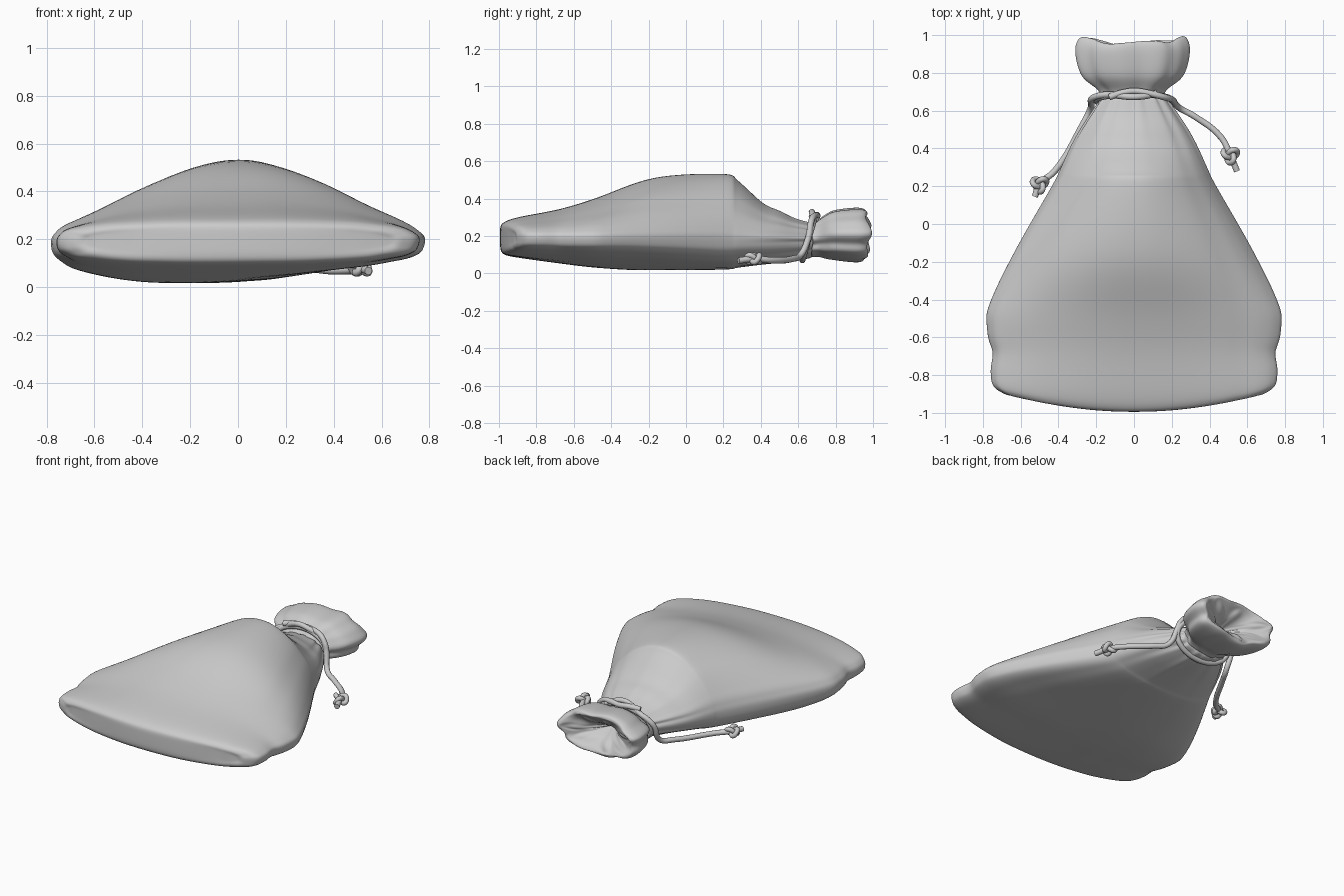
import bpy, bmesh, math
from math import sin, cos, pi, radians

if "Cube" in bpy.data.objects:
    bpy.data.objects.remove(bpy.data.objects["Cube"])

cloth = bpy.data.materials.new("plain_grey")
cloth.diffuse_color = (0.6, 0.6, 0.6, 1)
cloth.use_nodes = True
cloth.node_tree.nodes["Principled BSDF"].inputs["Base Color"].default_value = cloth.diffuse_color


def spow(v, p):
    return math.copysign(abs(v) ** p, v)


def refine(rows, steps):
    """Catmull-Rom interpolation between the profile rows."""
    out = []
    for i in range(len(rows) - 1):
        q = [rows[max(0, min(len(rows) - 1, i + k))] for k in (-1, 0, 1, 2)]
        for s in range(steps):
            t = s / steps
            out.append([b + 0.5 * t * (c - a + t * (2 * a - 5 * b + 4 * c - d
                        + t * (3 * (b - c) + d - a))) for a, b, c, d in zip(*q)])
    return out + [list(rows[-1])]


def loft(name, rows, seg, place):
    """Skin closed rings; place(row, angle) gives each point."""
    bm = bmesh.new()
    rings = [[bm.verts.new(place(row, 2 * pi * i / seg)) for i in range(seg)]
             for row in rows]
    for a, b in zip(rings, rings[1:]):
        for i in range(seg):
            j = (i + 1) % seg
            bm.faces.new((a[i], a[j], b[j], b[i]))
    # close both ends with strips from upper to lower half
    for r in (rings[0], rings[-1]):
        for i in range(seg // 2):
            quad = [r[i], r[i + 1], r[seg - i - 1], r[-i]]
            bm.faces.new(list(dict.fromkeys(quad)))
    bmesh.ops.recalc_face_normals(bm, faces=bm.faces)
    for f in bm.faces:
        f.smooth = True
    me = bpy.data.meshes.new(name)
    bm.to_mesh(me)
    bm.free()
    ob = bpy.data.objects.new(name, me)
    bpy.context.collection.objects.link(ob)
    me.materials.append(cloth)
    sub = ob.modifiers.new("smooth", 'SUBSURF')
    sub.levels = sub.render_levels = 1


def rope(name, pts, radius=0.017, closed=False):
    cu = bpy.data.curves.new(name, 'CURVE')
    cu.dimensions = '3D'
    cu.bevel_depth, cu.bevel_resolution, cu.use_fill_caps = radius, 3, True
    cu.resolution_u = 6
    sp = cu.splines.new('BEZIER')
    sp.bezier_points.add(len(pts) - 1)
    for bp, p in zip(sp.bezier_points, pts):
        bp.co = p
        bp.handle_left_type = bp.handle_right_type = 'AUTO'
    sp.use_cyclic_u = closed
    ob = bpy.data.objects.new(name, cu)
    bpy.context.collection.objects.link(ob)
    cu.materials.append(cloth)


# Sack body profile: y, half width, bottom z, top z
body = [
    (-0.995, 0.64, 0.15, 0.235),
    (-0.98, 0.69, 0.105, 0.27),
    (-0.90, 0.755, 0.085, 0.30),
    (-0.68, 0.75, 0.058, 0.343),
    (-0.48, 0.782, 0.038, 0.403),
    (-0.17, 0.645, 0.025, 0.513),
    (0.20, 0.435, 0.022, 0.533),
    (0.28, 0.395, 0.032, 0.495),
    (0.41, 0.335, 0.047, 0.377),
    (0.50, 0.285, 0.056, 0.335),
    (0.58, 0.232, 0.066, 0.295),
    (0.68, 0.165, 0.085, 0.265),
]


def body_place(row, a):
    y, hw, zb, zt = row
    bow = 0.085 * max(0, 1 - (y + 0.99) / 0.35)   # base curves back at corners
    d = 0.004 + 0.14 * max(0, y - 0.2) ** 2       # gathers deepen at the neck
    r = 1 + d * (sin(14 * a + 0.6) + 0.6 * sin(23 * a))
    if -0.85 < y < -0.4:
        r += 0.008 * abs(cos(a)) ** 8 * sin(38 * y)
    cx = spow(cos(a), min(1, 0.8 + 0.5 * (y + 0.99)))
    zc = 0.19 - 0.015 * max(0, y)
    edge = 0.65 + 0.35 * min(1, max(0, (y - 0.2) / 0.4))
    s = spow(sin(a), edge) * r
    if sin(a) > 0:
        # rounded side band with a crowned top
        band = min(0.095, zt - zc)
        z = zc + band * s + (zt - zc - band) * sin(a) ** 1.9
    else:
        # flatter underside sagging to one side
        z = zc + (zc - zb) * s
        z += 0.058 * -sin(a) * max(0, 1 - abs(y + 0.3) / 0.75) * cos(a)
    return hw * r * cx, y + bow * cx * cx, z


loft("sack_body", refine(body, 4), 64, body_place)

# Gathered collar: y, half width, half height, fold depth; rolls into the neck
collar = [
    (0.66, 0.165, 0.09, 0.04),
    (0.71, 0.175, 0.098, 0.05),
    (0.78, 0.262, 0.128, 0.045),
    (0.90, 0.298, 0.143, 0.04),
    (0.95, 0.282, 0.137, 0.05),
    (0.957, 0.255, 0.118, 0.07),
    (0.935, 0.205, 0.094, 0.17),
    (0.89, 0.11, 0.048, 0.3),
    (0.79, 0.015, 0.008, 0),
]


def collar_place(row, a):
    y, hw, hz, d = row
    inner = d > 0.06
    wave = sin(7 * a + 0.8 + (0.957 - y) * 9 * inner) + 0.5 * sin(11 * a + 2)
    r = 1 + 0.8 * d * wave
    lip = max(0, (y - 0.88) / 0.08)
    cx = spow(cos(a), 0.92)
    return (hw * r * cx - 0.012, y + lip * (0.025 * cx * cx + 0.01 * sin(5 * a + 1))
            + 0.08 * wave * d * inner,
            0.18 + 0.027 * min(1, (y - 0.66) * 8) + hz * r * spow(sin(a), 0.92))


loft("sack_collar", refine(collar, 3), 96, collar_place)


# Drawstring: a leaning loop round the neck, two twisted strands, two loose ends
def on_neck(deg, out=0.0, dy=0.0):
    a = radians(deg)
    return ((0.2 + out) * cos(a), 0.655 + 0.033 * sin(a) + dy,
            0.187 + (0.115 + out) * sin(a))


rope("drawstring_loop", [on_neck(t) for t in range(0, 360, 20)], closed=True)


def knot(name, centre):
    s = 0.0135
    pts = []
    for i in range(24):
        t = 2 * pi * i / 24
        pts.append((centre[0] + s * (sin(t) + 2 * sin(2 * t)),
                    centre[1] + s * (cos(t) - 2 * cos(2 * t)),
                    centre[2] - 0.019 * sin(3 * t)))
    rope(name, pts, 0.015, True)


left = [(-0.23, 0.61, 0.10), (-0.275, 0.52, 0.078), (-0.42, 0.28, 0.07),
        (-0.50, 0.21, 0.078), (-0.525, 0.145, 0.075)]
right = [(0.24, 0.615, 0.10), (0.32, 0.57, 0.078), (0.46, 0.46, 0.07),
         (0.51, 0.365, 0.078), (0.545, 0.28, 0.068)]
for side, m, tail in (("left", -1, left), ("right", 1, right)):
    strand = []
    for i in range(7):
        x, y, z = on_neck(125 - 19 * i, 0.016 + 0.01 * m * cos(i * pi / 2),
                          0.020 * m * cos((i - 2) * pi / 3) * (1 - i / 8))
        strand.append((m * x, y, z))
    rope("drawstring_" + side, strand + tail)
    knot("knot_" + side, tail[-2])
